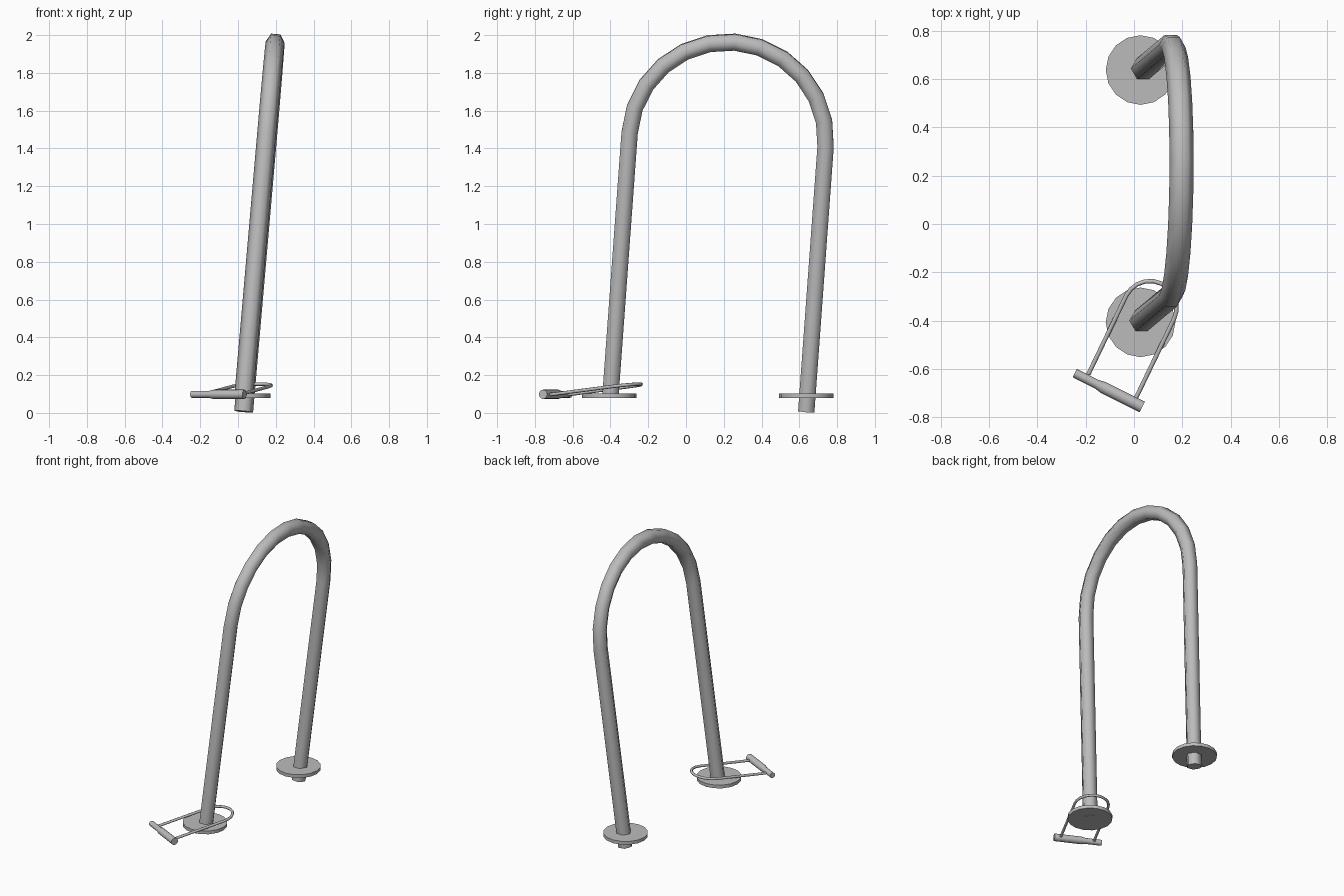
import bpy, bmesh, math
from mathutils import Vector

if "Cube" in bpy.data.objects:
    bpy.data.objects.remove(bpy.data.objects["Cube"])

steel = bpy.data.materials.new("steel_grey")
steel.use_nodes = True
GREY = (0.5, 0.5, 0.5, 1)
steel.diffuse_color = GREY
steel.node_tree.nodes["Principled BSDF"].inputs["Base Color"].default_value = GREY


def sweep(name, path, radii, normal, sides, angle):
    """Sweep a regular polygon along a planar path lying square to normal."""
    bm = bmesh.new()
    rings = []
    for i, p in enumerate(path):
        tangent = path[min(i + 1, len(path) - 1)] - path[max(i - 1, 0)]
        across = tangent.cross(normal).normalized()
        turns = [math.tau * k / sides for k in range(sides)]
        rings.append([bm.verts.new(p + radii[i] * (normal * math.cos(t) + across * math.sin(t)))
                      for t in turns])
    for a, b in zip(rings, rings[1:]):
        for k in range(sides):
            j = (k + 1) % sides
            bm.faces.new((a[k], a[j], b[j], b[k]))
    bm.faces.new(rings[0])
    bm.faces.new(rings[-1])
    bmesh.ops.recalc_face_normals(bm, faces=bm.faces)
    mesh = bpy.data.meshes.new(name)
    bm.to_mesh(mesh)
    bm.free()
    mesh.materials.append(steel)
    mesh.shade_smooth()
    mesh.set_sharp_from_angle(angle=math.radians(angle))
    obj = bpy.data.objects.new(name, mesh)
    bpy.context.collection.objects.link(obj)
    return obj


def u_path(mid, side, up, half, length, steps):
    """Two straight legs joined by a half circle."""
    centre = mid + up * length
    arc = [centre + half * (up * math.sin(t) - side * math.cos(t))
           for t in (math.pi * i / steps for i in range(steps + 1))]
    return [mid - side * half] + arc + [mid + side * half]


# Leaning hoop
up = Vector((0.087, 0.073, 1)).normalized()
side = Vector((0, 1, -0.073)).normalized()
hoop = u_path(Vector((0.03, 0.118, 0.045)), side, up, 0.52, 1.41, 12)
sweep("hoop", hoop, [0.05] * len(hoop), side.cross(up).normalized(), 6, 65)

# Base flanges
for name, y in (("front_flange", -0.407), ("back_flange", 0.637)):
    ends = [Vector((0.027, y, 0.08)), Vector((0.027, y, 0.103))]
    sweep(name, ends, [0.144] * 2, Vector((1, 0, 0)), 16, 30)

# Lock shackle around the front leg
across = Vector((0.9, -0.434, 0)).normalized()
reach = Vector((0.434, 0.9, 0.118)).normalized()
shackle = u_path(Vector((-0.09, -0.67, 0.097)), across, reach, 0.11, 0.363, 10)
sweep("lock_shackle", shackle, [0.009] * len(shackle), across.cross(reach).normalized(), 8, 50)

# Lock crossbar, thicker toward one end
start, end = Vector((-0.245, -0.617, 0.098)), Vector((0.034, -0.757, 0.098))
bar = [start.lerp(end, t) for t in (0, 0.33, 0.42, 1)]
sweep("lock_crossbar", bar, [0.019, 0.019, 0.0245, 0.0245], Vector((0, 0, 1)), 12, 35)
